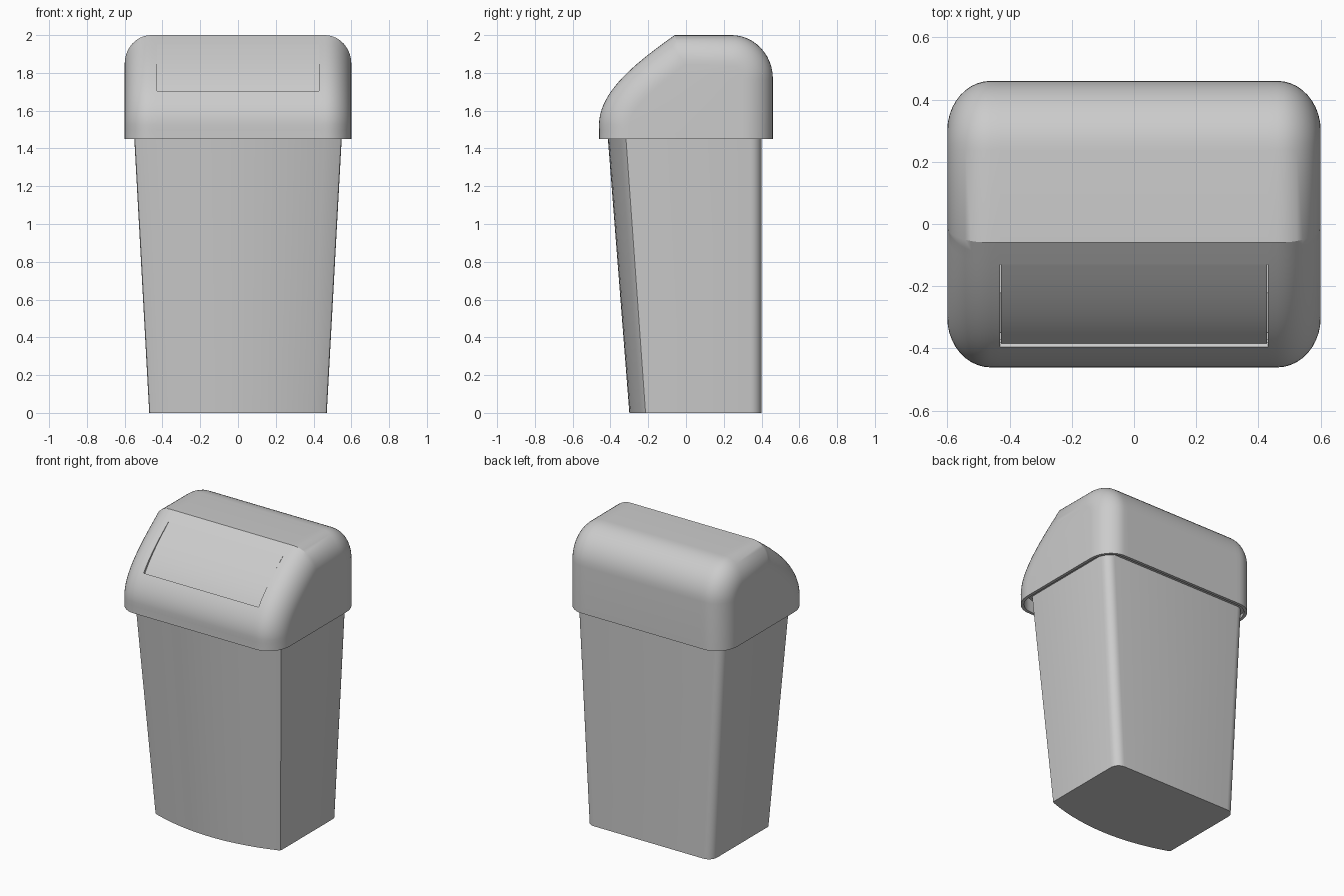
import bpy, bmesh, math
from mathutils import Vector

cube = bpy.data.objects.get("Cube")
if cube:
    bpy.data.objects.remove(cube)

grey = bpy.data.materials.new("light grey plastic")
grey.use_nodes = True
colour = (0.6, 0.6, 0.6, 1)
grey.diffuse_color = colour
grey.node_tree.nodes["Principled BSDF"].inputs["Base Color"].default_value = colour


def finish(name, bm, thickness):
    """Turn a sheet into a smooth-shaded shell that thickens inward."""
    bmesh.ops.recalc_face_normals(bm, faces=bm.faces)
    mid = sum((v.co for v in bm.verts), Vector()) / len(bm.verts)
    if name == "flap":
        mid = Vector((0, 0, 1.5))
    if sum(f.normal.dot(f.calc_center_median() - mid) for f in bm.faces) < 0:
        bmesh.ops.reverse_faces(bm, faces=bm.faces)
    mesh = bpy.data.meshes.new(name)
    bm.to_mesh(mesh)
    bm.free()
    obj = bpy.data.objects.new(name, mesh)
    bpy.context.collection.objects.link(obj)
    mesh.materials.append(grey)
    bpy.ops.object.select_all(action='DESELECT')
    obj.select_set(True)
    bpy.context.view_layer.objects.active = obj
    mod = obj.modifiers.new("wall", 'SOLIDIFY')
    mod.thickness = thickness
    mod.offset = -1
    bpy.ops.object.modifier_apply(modifier=mod.name)
    bpy.ops.object.shade_smooth_by_angle(angle=math.radians(30))


def skin(bm, rows, closed=False, skip=lambda i, j: False):
    """Bridge equal rows of vertices with quads."""
    n = len(rows[0])
    for i in range(len(rows) - 1):
        for j in range(n if closed else n - 1):
            k = (j + 1) % n
            if not skip(i, j):
                bm.faces.new((rows[i][j], rows[i][k], rows[i + 1][k], rows[i + 1][j]))


# Bin body: bowed front, flat sides, rounded back corners
def section(hx, y_mid, y_side, y_back, r=0.06, steps=14):
    inner = hx - 0.012
    pts = []
    for i in range(steps + 1):
        u = 2 * i / steps - 1
        pts.append((u * inner, y_mid + (y_side - y_mid) * u * u))
    pts += [(hx - 0.003, y_side + 0.006), (hx, y_side + 0.018)]
    corner = [math.radians(a) for a in range(0, 91, 15)]
    back = [(hx - r + r * math.cos(a), y_back - r + r * math.sin(a)) for a in corner]
    pts += back + [(-x, y) for x, y in reversed(back)]
    return pts + [(-hx, y_side + 0.018), (-hx + 0.003, y_side + 0.006)]


bm = bmesh.new()
rows = []
for z, grow in ((0, 0), (1.47, 0), (1.47, 0.02), (1.5, 0.02)):
    t = min(z / 1.45, 1)
    outline = section(0.47 + 0.08 * t + grow, -0.30 - 0.115 * t - grow,
                      -0.22 - 0.105 * t - grow, 0.40 + grow)
    rows.append([bm.verts.new((x, y, z)) for x, y in outline])
skin(bm, rows, closed=True)
bm.faces.new(rows[0])
finish("bin_body", bm, 0.012)

# Lid side profile: curved front, flat top, round back
BASE = 1.45
ctrl = [Vector(p) for p in ((-0.46, 1.5), (-0.475, 1.68), (-0.30, 1.83), (-0.06, 2.0))]
profile = [Vector((-0.46, BASE))]
for i in range(21):
    t = i / 20
    s = 1 - t
    profile.append(s**3 * ctrl[0] + 3 * s * s * t * ctrl[1]
                   + 3 * s * t * t * ctrl[2] + t**3 * ctrl[3])
for i in range(13):
    a = math.radians(90 - 7.5 * i)
    profile.append(Vector((0.24 + 0.22 * math.cos(a), 1.77 + 0.23 * math.sin(a))))
profile.append(Vector((0.46, BASE)))


def inset(d):
    """Profile moved inward by d along its normals."""
    out = []
    last = len(profile) - 1
    for i, p in enumerate(profile):
        a = (p - profile[max(i - 1, 0)]).normalized()
        b = (profile[min(i + 1, last)] - p).normalized()
        tangent = Vector((0, 1)) if i == 0 else Vector((0, -1)) if i == last else (a + b).normalized()
        out.append(p + Vector((tangent.y, -tangent.x)) * d)
    return out


# Lid shell with filleted ends and an opening in the front slope
FLAP_X, FIRST, LAST = 0.43, 9, 19
fillet = [math.radians(a) for a in range(0, 91, 9)]
right = [(0.46 + 0.14 * math.cos(a), 0.16 * (1 - math.sin(a))) for a in fillet]
right.append((FLAP_X, 0))
stations = right + [(-x, d) for x, d in reversed(right)]
bm = bmesh.new()
rows = [[bm.verts.new((x, p.x, p.y)) for p in inset(d)] for x, d in stations]
middle = len(right) - 1
skin(bm, rows, skip=lambda i, j: i == middle and FIRST <= j < LAST)
bm.faces.new(rows[0])
bm.faces.new(rows[-1])
# the lid is open underneath
finish("lid", bm, 0.02)

# Swing flap: hinged at the top, tipped slightly inward at the bottom
bm = bmesh.new()
rows = []
for x in (-FLAP_X + 0.002, FLAP_X - 0.002):
    row = []
    for i in range(FIRST, LAST + 1):
        p = inset(0.013 * (LAST - i) / (LAST - FIRST))[i]
        row.append(bm.verts.new((x, p.x, p.y)))
    rows.append(row)
skin(bm, rows)
finish("flap", bm, 0.015)
